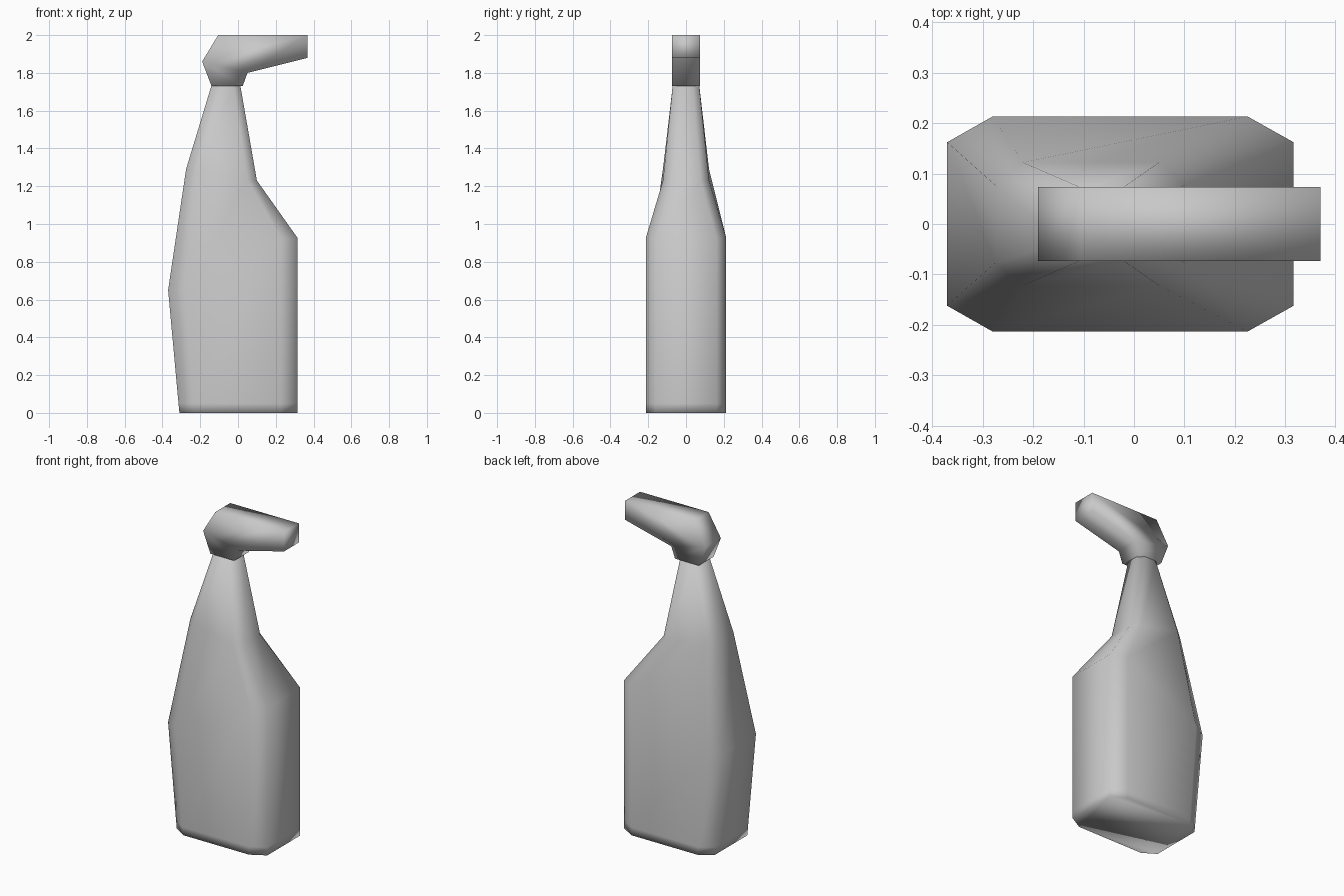
import bpy
import bmesh

cube = bpy.data.objects.get("Cube")
if cube:
    bpy.data.objects.remove(cube, do_unlink=True)

# Single plain plastic
plastic = bpy.data.materials.new("grey plastic")
plastic.use_nodes = True
colour = (0.58, 0.58, 0.58, 1)
plastic.diffuse_color = colour
plastic.node_tree.nodes["Principled BSDF"].inputs["Base Color"].default_value = colour


def finish(name, bm):
    """Turn the bmesh into a smooth-shaded object."""
    bmesh.ops.recalc_face_normals(bm, faces=bm.faces[:])
    for face in bm.faces:
        face.smooth = True
    mesh = bpy.data.meshes.new(name)
    bm.to_mesh(mesh)
    bm.free()
    mesh.materials.append(plastic)
    obj = bpy.data.objects.new(name, mesh)
    bpy.context.collection.objects.link(obj)
    return obj


def ring(bm, left, left_cut, right_cut, right, side, side_cut, z_left, z_right):
    """Rectangle with cut corners, counter-clockwise, tilted from left to right."""
    outline = [(right, -side_cut, z_right), (right, side_cut, z_right),
               (right_cut, side, z_right), (left_cut, side, z_left),
               (left, side_cut, z_left), (left, -side_cut, z_left),
               (left_cut, -side, z_left), (right_cut, -side, z_right)]
    return [bm.verts.new(p) for p in outline]


# Bottle body: stacked cut-corner rings from base to neck
bm = bmesh.new()
rings = [ring(bm, *section) for section in (
    (-0.31, -0.23, 0.225, 0.316, 0.213, 0.162, 0, 0),
    (-0.315, -0.235, 0.225, 0.316, 0.213, 0.162, 0.05, 0.05),
    (-0.37, -0.28, 0.225, 0.316, 0.213, 0.162, 0.65, 0.925),
    (-0.275, -0.22, 0.05, 0.10, 0.122, 0.077, 1.29, 1.23),
    (-0.14, -0.10, -0.025, 0.012, 0.07, 0.035, 1.735, 1.735),
)]
for low, high in zip(rings, rings[1:]):
    for i in range(len(low)):
        j = (i + 1) % len(low)
        bm.faces.new((low[i], low[j], high[j]))
        bm.faces.new((low[i], high[j], high[i]))
bm.faces.new(rings[0])
bm.faces.new(rings[-1])
finish("bottle_body", bm)

# Spray head: side profile extruded across the width
bm = bmesh.new()
profile = [(-0.14, 1.73), (0.025, 1.73), (0.05, 1.80), (0.369, 1.88),
           (0.369, 2.0), (-0.105, 2.0), (-0.19, 1.86)]
half_width = 0.073
face = bm.faces.new([bm.verts.new((x, -half_width, z)) for x, z in profile])
extruded = bmesh.ops.extrude_face_region(bm, geom=[face], use_keep_orig=True)
moved = [g for g in extruded["geom"] if isinstance(g, bmesh.types.BMVert)]
bmesh.ops.translate(bm, verts=moved, vec=(0, 2 * half_width, 0))
finish("spray_head", bm)
